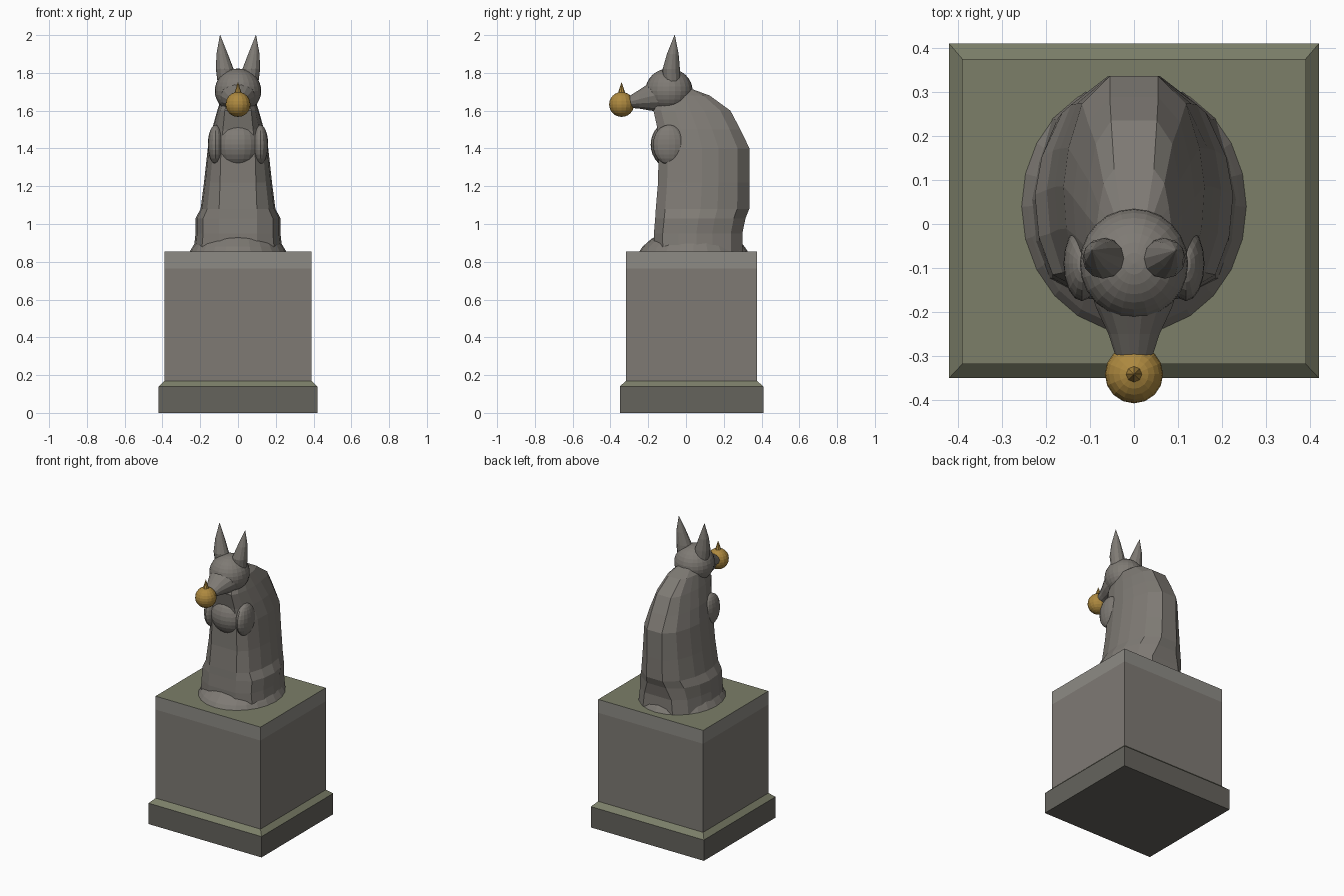
import bpy, bmesh, math
from mathutils import Vector, Matrix

if "Cube" in bpy.data.objects:
    bpy.data.objects.remove(bpy.data.objects["Cube"])


def material(name, col):
    m = bpy.data.materials.new(name)
    m.diffuse_color = (*col, 1)
    m.use_nodes = True
    m.node_tree.nodes["Principled BSDF"].inputs["Base Color"].default_value = m.diffuse_color
    return m


STONE = material("stone", (0.21, 0.195, 0.175))
DARK = material("dark_stone", (0.13, 0.125, 0.108))
PALE = material("pale_stone", (0.27, 0.26, 0.235))
MOSS = material("moss", (0.2, 0.21, 0.14))
GOLD = material("gold", (0.42, 0.25, 0.05))


def finish(name, bm, *mats):
    bmesh.ops.recalc_face_normals(bm, faces=bm.faces)
    me = bpy.data.meshes.new(name)
    bm.to_mesh(me)
    bm.free()
    ob = bpy.data.objects.new(name, me)
    bpy.context.collection.objects.link(ob)
    for m in mats:
        me.materials.append(m)
    return ob


def loft(name, rings, *mats, band_mats=None):
    """Skin a list of point rings; band_mats gives a material slot per band, then the top cap."""
    bm = bmesh.new()
    vs = [[bm.verts.new(p) for p in r] for r in rings]
    n = len(vs[0])
    for k, (a, b) in enumerate(zip(vs, vs[1:])):
        for i in range(n):
            j = (i + 1) % n
            f = bm.faces.new((a[i], a[j], b[j], b[i]))
            f.material_index = band_mats[k] if band_mats else 0
    bm.faces.new(vs[0][::-1])
    top = bm.faces.new(vs[-1])
    top.material_index = band_mats[-1] if band_mats else 0
    return finish(name, bm, *mats)


def ellipsoid(name, loc, size, mat, seg=16, rings=12):
    bm = bmesh.new()
    bmesh.ops.create_uvsphere(bm, u_segments=seg, v_segments=rings, radius=1,
                              matrix=Matrix.Translation(loc) @ Matrix.Diagonal((*size, 1)))
    return finish(name, bm, mat)


def rect(z, hx, y0, y1):
    return [(-hx, y0, z), (hx, y0, z), (hx, y1, z), (-hx, y1, z)]


def oval(centre, rx, ry, n=12, axis="z"):
    c = Vector(centre)
    out = []
    for i in range(n):
        a = 2 * math.pi * i / n
        u, v = rx * math.cos(a), ry * math.sin(a)
        out.append(c + (Vector((u, v, 0)) if axis == "z" else Vector((u, 0, v))))
    return out


def body_ring(z, hw, y0, y1, front, back):
    """Egg-like section: flat front panel, wide flanks, narrow spine strip."""
    half = [(front, 0), (0.55 * hw + 0.45 * max(front, 0.6 * hw), 0.10), (0.96 * hw, 0.28),
            (hw, 0.48), (0.93 * hw, 0.66), (0.6 * hw + 0.4 * back, 0.87), (back, 1)]
    pts = [(x, y0 + t * (y1 - y0), z) for x, t in half]
    return pts + [(-x, y, z) for x, y, z in reversed(pts)]


# Pedestal
loft("pedestal", [rect(0, .42, -.35, .41), rect(.14, .42, -.35, .41), rect(.17, .39, -.318, .375),
                  rect(.765, .39, -.318, .375), rect(.855, .39, -.318, .375)],
     DARK, MOSS, STONE, PALE, band_mats=[0, 1, 2, 3, 1])

# Mound under the figure
loft("mound", [oval((0, .04, .85), .258, .29, 24), oval((0, .04, .88), .24, .27, 24),
               oval((0, .045, .92), .215, .23, 24), oval((0, .05, .94), .17, .2, 24)], STONE)

# Seated body: z, half width, front y, back y, front panel half width, spine half width
body = [(.855, .235, -.17, .30, .10, .11), (.95, .225, -.17, .298, .10, .10),
        (1.03, .225, -.163, .315, .10, .07), (1.08, .198, -.16, .335, .10, .06),
        (1.22, .18, -.148, .336, .095, .055), (1.40, .16, -.145, .336, .09, .055),
        (1.50, .138, -.15, .288, .08, .055), (1.60, .11, -.172, .235, .07, .052),
        (1.68, .085, -.13, .125, .05, .045), (1.715, .05, -.08, .03, .03, .03)]
loft("body", [body_ring(*r) for r in body], STONE)

# Chest and folded forelegs
ellipsoid("chest", (0, -.055, 1.42), (.138, .132, .135), STONE, 24, 16)
for s, side in ((1, "right"), (-1, "left")):
    ellipsoid(side + "_foreleg", (s * .118, -.09, 1.42), (.042, .085, .105), STONE)

# Head and tapering snout
ellipsoid("head", (0, -.09, 1.705), (.123, .125, .118), STONE, 24, 16)
loft("snout", [oval((0, -.12, 1.69), .108, .10, 14, "y"), oval((0, -.19, 1.675), .086, .076, 14, "y"),
               oval((0, -.25, 1.66), .058, .05, 14, "y"), oval((0, -.305, 1.645), .04, .03, 14, "y"),
               oval((0, -.315, 1.644), .028, .02, 14, "y")], STONE)

# Ears
for s, side in ((1, "right"), (-1, "left")):
    loft(side + "_ear", [oval((s * .062, -.075, 1.74), .045, .045),
                         oval((s * .07, -.078, 1.82), .047, .046),
                         oval((s * .084, -.07, 1.90), .03, .031),
                         oval((s * .095, -.06, 2.0), .001, .001)], STONE)

# Round fruit with a pointed stem held in the mouth
ellipsoid("fruit", (0, -.341, 1.633), (.066, .066, .066), GOLD)
loft("fruit_stem", [oval((0, -.341, 1.69), .02, .02, 8), oval((0, -.341, 1.75), .001, .001, 8)], GOLD)
